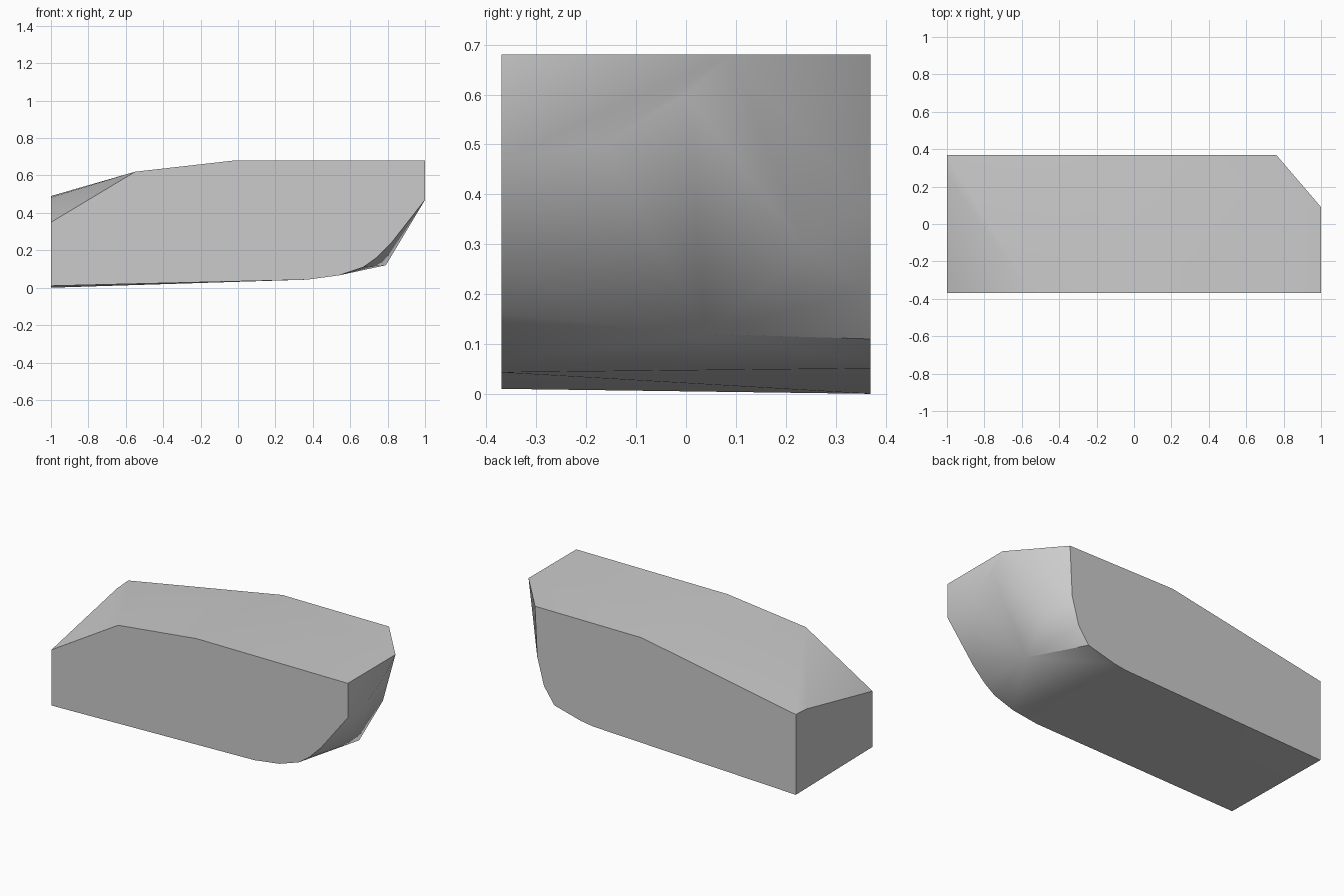
import bpy, bmesh, math

cube = bpy.data.objects.get("Cube")
if cube:
    bpy.data.objects.remove(cube)

# One plain grey
grey = bpy.data.materials.new("stone_grey")
grey.use_nodes = True
colour = (0.6, 0.6, 0.6, 1)
grey.diffuse_color = colour
grey.node_tree.nodes["Principled BSDF"].inputs["Base Color"].default_value = colour

HALF_DEPTH = 0.37

# Side profiles (x, z) of the two flat long faces
front_profile = [(-1, 0.01), (-1, 0.35), (-0.55, 0.62), (-0.02, 0.68), (1, 0.68),
                 (1, 0.47), (0.82, 0.24), (0.74, 0.16), (0.67, 0.11), (0.54, 0.066), (0.37, 0.043)]
back_profile = [(-1, 0), (-1, 0.49), (0.04, 0.68), (0.76, 0.68),
                (0.745, 0.375), (0.70, 0.21), (0.63, 0.11), (0.45, 0.063), (0.37, 0.051)]

# Corner points of the faceted end and of the sloping shoulder (x, y, z)
end_points = [(1, 0.09, 0.68), (1, 0, 0.6), (1, -0.17, 0.5),
              (0.79, 0.04, 0.12), (0.81, 0.24, 0.29), (-1, 0.26, 0.483)]

# Wrap the convex block around both profiles and the end points
bm = bmesh.new()
for profile, y in ((front_profile, -HALF_DEPTH), (back_profile, HALF_DEPTH)):
    for x, z in profile:
        bm.verts.new((x, y, z))
for point in end_points:
    bm.verts.new(point)
hull = bmesh.ops.convex_hull(bm, input=bm.verts)
loose = [v for v in bm.verts if not v.link_faces]
bmesh.ops.delete(bm, geom=loose, context="VERTS")
bmesh.ops.dissolve_limit(bm, angle_limit=math.radians(0.5), verts=bm.verts, edges=bm.edges)
bmesh.ops.recalc_face_normals(bm, faces=bm.faces)

mesh = bpy.data.meshes.new("stone_block")
bm.to_mesh(mesh)
bm.free()
mesh.materials.append(grey)
block = bpy.data.objects.new("stone_block", mesh)
bpy.context.collection.objects.link(block)

# Soft creases inside the facets, sharp outer edges
bpy.ops.object.select_all(action="DESELECT")
block.select_set(True)
bpy.context.view_layer.objects.active = block
bpy.ops.object.shade_smooth_by_angle(angle=math.radians(30))
